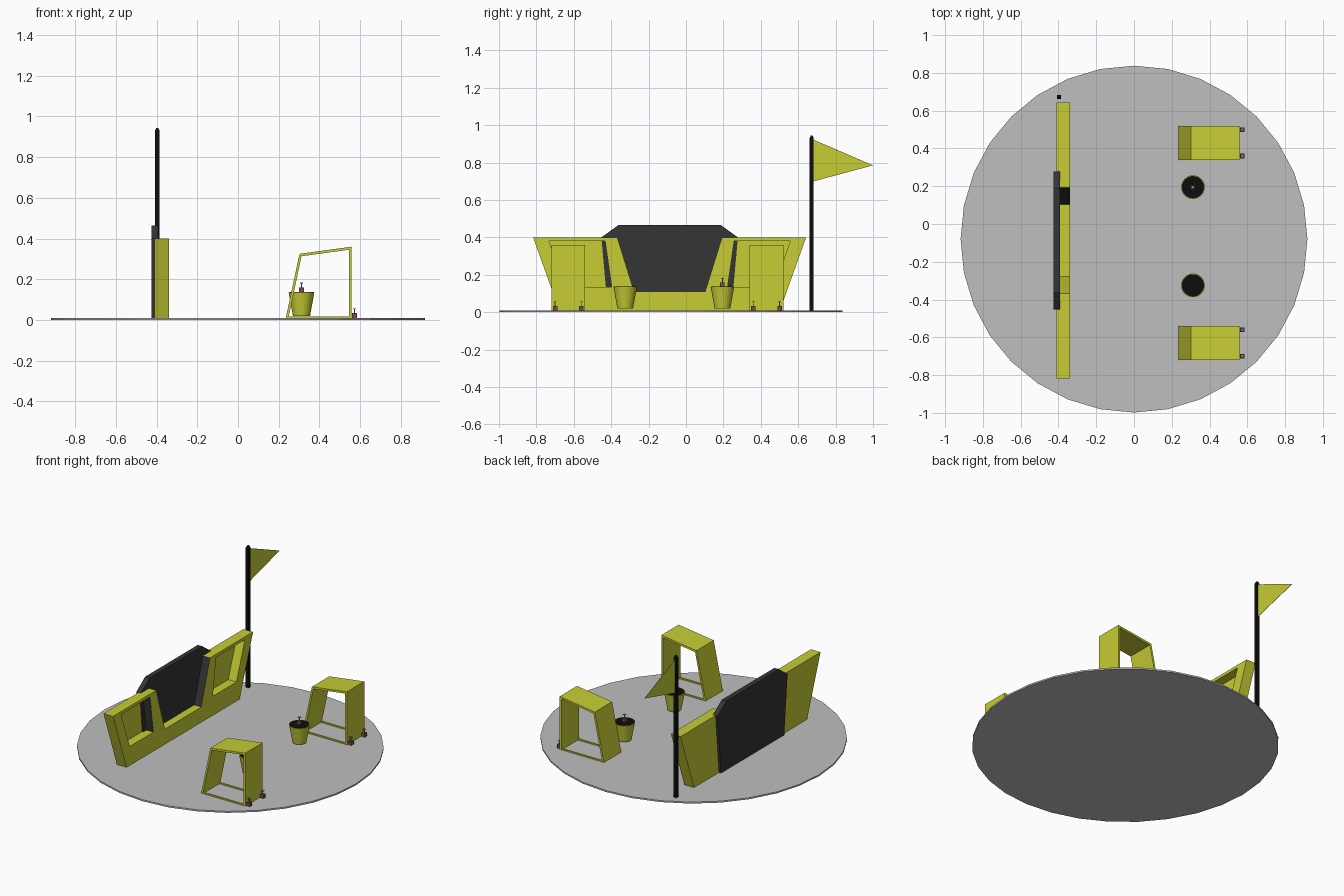
import bpy, bmesh, math
from mathutils import Vector

if "Cube" in bpy.data.objects:
    bpy.data.objects.remove(bpy.data.objects["Cube"])


def mat(name, r, g, b):
    m = bpy.data.materials.new(name)
    m.diffuse_color = (r, g, b, 1)
    m.use_nodes = True
    m.node_tree.nodes["Principled BSDF"].inputs["Base Color"].default_value = m.diffuse_color
    return m


YELLOW = mat("lime yellow", 0.57, 0.61, 0.035)
DARK = mat("charcoal", 0.035, 0.035, 0.035)
BLACK = mat("black", 0.004, 0.004, 0.004)
GREY = mat("light grey", 0.52, 0.52, 0.52)
BROWN = mat("brown", 0.16, 0.075, 0.06)
PALE = mat("dusty grey", 0.27, 0.22, 0.21)


def finish(bm, name, *mats):
    bmesh.ops.recalc_face_normals(bm, faces=bm.faces)
    me = bpy.data.meshes.new(name)
    bm.to_mesh(me)
    bm.free()
    for m in mats:
        me.materials.append(m)
    ob = bpy.data.objects.new(name, me)
    bpy.context.collection.objects.link(ob)
    return ob


def prism(name, pts, start, depth, m):
    """Extrude a closed outline of 3D points along a vector."""
    bm = bmesh.new()
    f = bm.faces.new([bm.verts.new(Vector(p) + Vector(start)) for p in pts])
    ext = bmesh.ops.extrude_face_region(bm, geom=[f])["geom"]
    bmesh.ops.translate(bm, vec=depth, verts=[v for v in ext if isinstance(v, bmesh.types.BMVert)])
    return finish(bm, name, m)


def box(name, x0, x1, y0, y1, z0, z1, m):
    return prism(name, [(x0, y0, z0), (x1, y0, z0), (x1, y1, z0), (x0, y1, z0)],
                 (0, 0, 0), (0, 0, z1 - z0), m)


def cone(name, x, y, z0, z1, r0, r1, n, m):
    bm = bmesh.new()
    bmesh.ops.create_cone(bm, cap_ends=True, segments=n, radius1=r0, radius2=r1, depth=z1 - z0)
    bmesh.ops.translate(bm, vec=(x, y, (z0 + z1) / 2), verts=bm.verts)
    return finish(bm, name, m)


def tap(name, x, y, z):
    """Small brown block with a thin stem and crossbar."""
    s = 0.012
    box(name + "_block", x - s, x + s, y - s, y + s, z, z + 0.024, BROWN)
    box(name + "_stem", x - .002, x + .002, y - .002, y + .002, z + 0.024, z + 0.046, PALE)
    box(name + "_crossbar", x - .008, x + .008, y - .008, y + .008, z + 0.044, z + 0.047, PALE)


# Round base
FLOOR = 0.01
cone("base", 0, -0.08, 0, FLOOR, 0.918, 0.918, 32, GREY)

# Back wall: trapezoid with a notch, recessed windows cut in both arms
CY = -0.0875
half = [(0.59, FLOOR), (0.73, 0.40), (0.28, 0.40), (0.19, 0.11)]
outline = half + [(-y, z) for y, z in reversed(half)]
wall = prism("wall", [(0, y + CY, z) for y, z in outline], (-0.41, 0, 0), (0.07, 0, 0), YELLOW)
wall.data.materials.append(DARK)
window = [(0.557, 0.135), (0.645, 0.38), (0.345, 0.38), (0.31, 0.135)]
bpy.context.view_layer.objects.active = wall
for s in (-1, 1):
    cutter = prism("window_cutter", [(0, s * y + CY, z) for y, z in window],
                   (-0.40, 0, 0), (0.1, 0, 0), YELLOW)
    cutter.hide_render = True
    mod = wall.modifiers.new("window", "BOOLEAN")
    mod.operation = "DIFFERENCE"
    mod.solver = "EXACT"
    mod.object = cutter
    bpy.ops.object.modifier_apply(modifier=mod.name)
    bpy.data.objects.remove(cutter)
# Dark sides on the bars beside the notch
for p in wall.data.polygons:
    p.material_index = int(p.normal.y < -0.7 and abs(p.center.y - CY) < 0.4)

# Dark screen behind the wall
half = [(0.33, FLOOR), (0.365, 0.40), (0.275, 0.465)]
outline = half + [(-y, z) for y, z in reversed(half)]
prism("screen", [(0, y + CY, z) for y, z in outline], (-0.425, 0, 0), (0.033, 0, 0), DARK)

# Flagpole with pointed tip, and flag
PX, PY, H = -0.397, 0.672, 0.011
box("flagpole", PX - H, PX + H, PY - H, PY + H, FLOOR, 0.93, BLACK)
tip = cone("flagpole_tip", 0, 0, 0, 0.014, H * math.sqrt(2), 0.007, 4, BLACK)
tip.rotation_euler.z = math.pi / 4
tip.location = (PX, PY, 0.93)
prism("flag", [(PX, PY + H, 0.922), (PX, PY + H, 0.70), (PX, 1.0, 0.785)],
      (-0.001, 0, 0), (0.002, 0, 0), YELLOW)

# Stools: bent sheets with floor rods and taps at the feet
profile = [(0.235, FLOOR), (0.302, 0.325), (0.558, 0.36), (0.558, FLOOR),
           (0.545, FLOOR), (0.545, 0.345), (0.312, 0.313), (0.248, FLOOR)]
for i, y in enumerate((-0.63, 0.43)):
    n = f"stool_{i + 1}"
    prism(n, [(x, 0, z) for x, z in profile], (0, y - 0.09, 0), (0, 0.18, 0), YELLOW)
    for s in (-1, 1):
        e = y + s * 0.085
        box(n + "_floor_rod", 0.24, 0.55, e - 0.005, e + 0.005, FLOOR, FLOOR + 0.008, YELLOW)
        tap(n + "_tap", 0.573, y + s * 0.07, FLOOR)

# Plant pots with soil
for i, y in enumerate((-0.325, 0.195)):
    n = f"pot_{i + 1}"
    cone(n, 0.312, y, 0.02, 0.135, 0.042, 0.063, 24, YELLOW)
    cone(n + "_soil", 0.312, y, 0.13, 0.137, 0.059, 0.059, 24, BLACK)
tap("pot_tap", 0.312, 0.195, 0.136)
